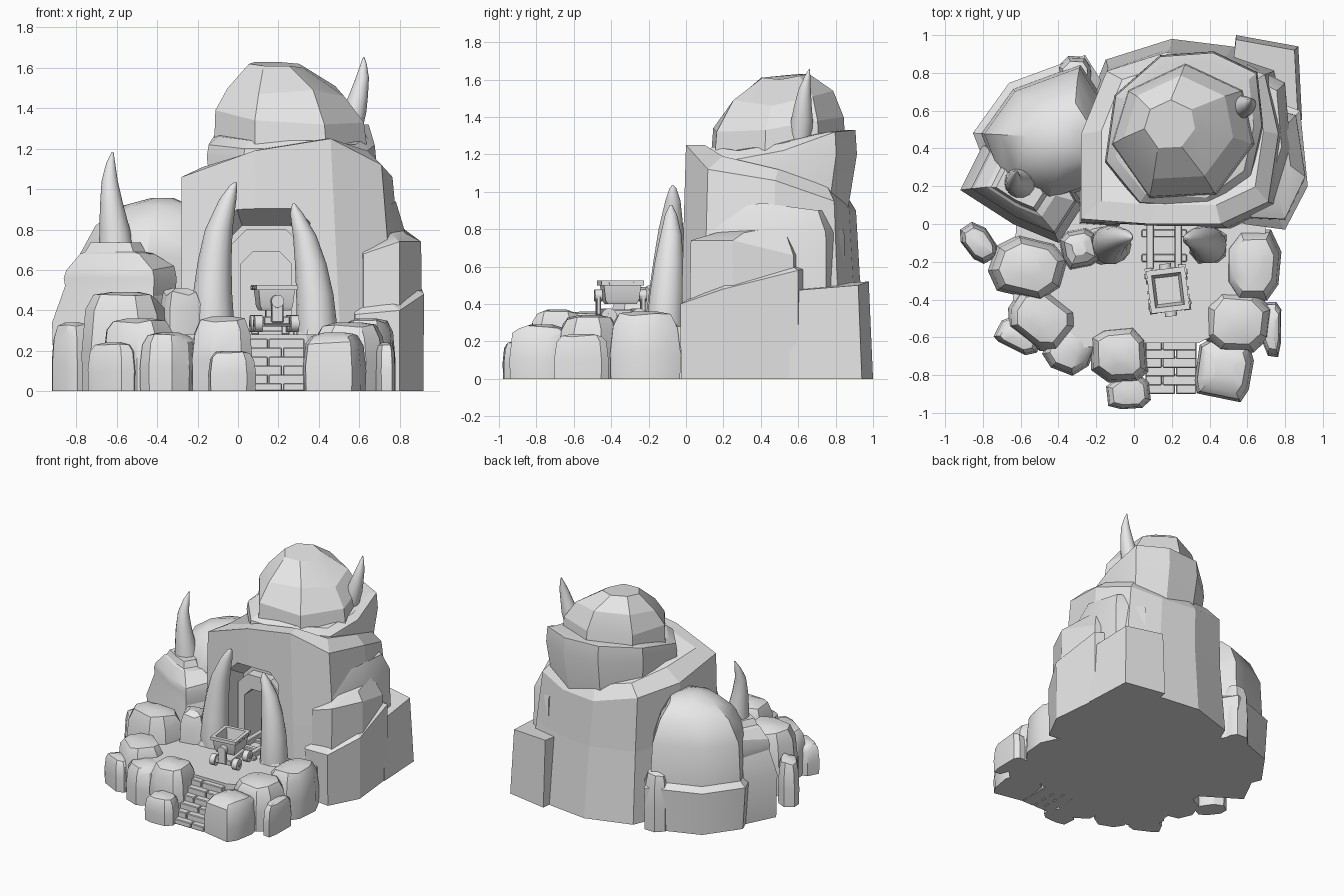
import bpy, bmesh, math, random
from mathutils import Vector, Matrix

random.seed(4)
stone = bpy.data.materials.new("stone grey")
stone.diffuse_color = (0.8, 0.8, 0.8, 1)


def finish(name, bm, angle=35):
    bmesh.ops.recalc_face_normals(bm, faces=bm.faces)
    me = bpy.data.meshes.new(name)
    bm.to_mesh(me)
    bm.free()
    me.materials.append(stone)
    if angle:
        me.shade_smooth()
        me.set_sharp_from_angle(angle=math.radians(angle))
    ob = bpy.data.objects.new(name, me)
    bpy.context.collection.objects.link(ob)
    return ob


def skin(name, rings, angle=35):
    """Join rings of points into a closed solid."""
    bm = bmesh.new()
    vs = [[bm.verts.new(p) for p in r] for r in rings]
    n = len(vs[0])
    for a, b in zip(vs, vs[1:]):
        for i in range(n):
            j = (i + 1) % n
            bm.faces.new((a[i], a[j], b[j], b[i]))
    bm.faces.new(vs[0][::-1])
    bm.faces.new(vs[-1])
    return finish(name, bm, angle)


def loft(name, outline, levels, angle=30):
    """Levels are (z or list of z, scale, dx, dy) applied to the outline."""
    n = len(outline)
    cx = sum(p[0] for p in outline) / n
    cy = sum(p[1] for p in outline) / n
    rings = []
    for z, s, dx, dy in levels:
        zs = z if isinstance(z, list) else [z] * n
        rings.append([(cx + (x - cx) * s + dx, cy + (y - cy) * s + dy, zs[i])
                      for i, (x, y) in enumerate(outline)])
    return skin(name, rings, angle)


def boulder(name, x, y, rx, ry, h, rot=0):
    """Blocky rock with chamfered corners and a gently domed top."""
    pts = []
    r = math.radians(rot)
    for q in range(4):
        for a in (30, 60):
            a = math.radians(a + 90 * q + random.uniform(-8, 8))
            c, s = math.cos(a), math.sin(a)
            k = (c ** 6 + s ** 6) ** (-1 / 6) * random.uniform(0.93, 1.04)
            u, v = c * k * rx, s * k * ry
            pts.append((x + u * math.cos(r) - v * math.sin(r), y + u * math.sin(r) + v * math.cos(r)))
    j = lambda f, e: [h * (f + random.uniform(-e, e)) for _ in pts]
    return loft(name, pts, [(0, 1.0, 0, 0), (j(0.4, 0.06), 1.02, 0, 0), (j(0.8, 0.05), 0.93, 0, 0),
                            (j(0.95, 0.03), 0.74, 0, 0), (h, 0.35, 0, 0)], 32)


def horn(name, path, n=14):
    """Path entries are (x, y, z, radius)."""
    return skin(name, [[(x + r * math.cos(2 * math.pi * i / n), y + r * math.sin(2 * math.pi * i / n), z)
                        for i in range(n)] for x, y, z, r in path], 50)


def box(name, x0, x1, y0, y1, z0, z1, bevel=0.005):
    bm = bmesh.new()
    m = Matrix.Translation(((x0 + x1) / 2, (y0 + y1) / 2, (z0 + z1) / 2))
    bmesh.ops.create_cube(bm, size=1, matrix=m @ Matrix.Diagonal((x1 - x0, y1 - y0, z1 - z0, 1)))
    bmesh.ops.bevel(bm, geom=bm.edges[:], offset=bevel, segments=1, affect='EDGES')
    return finish(name, bm, 30)


def rod(name, a, b, r, n=12):
    a, b = Vector(a), Vector(b)
    d = b - a
    m = Matrix.Translation((a + b) / 2) @ d.to_track_quat('Z', 'Y').to_matrix().to_4x4()
    bm = bmesh.new()
    bmesh.ops.create_cone(bm, cap_ends=True, segments=n, radius1=r, radius2=r, depth=d.length, matrix=m)
    return finish(name, bm, 40)


def arch(hw, top, c, y, z0=0.27, cx=0.14):
    return [(cx - hw, y, z0), (cx - hw, y, top - c), (cx - hw + c, y, top),
            (cx + hw - c, y, top), (cx + hw, y, top - c), (cx + hw, y, z0)]


# Main mountain with a flared cave cut into its front
body = loft("mountain_body",
            [(-0.30, 0.0), (0.1, -0.03), (0.52, -0.03), (0.8, 0.1), (0.86, 0.5),
             (0.78, 0.85), (0.52, 0.94), (0.2, 0.98), (-0.15, 0.87), (-0.3, 0.5)],
            [(0, 1, 0, 0), (0.55, 0.94, -0.015, -0.02),
             ([1.06, 1.19, 1.25, 1.12, 1.06, 0.95, 0.9, 0.9, 0.97, 1.0], 0.9, -0.04, -0.02),
             ([1.11, 1.2, 1.25, 1.19, 1.12, 1.04, 1.0, 1.0, 1.05, 1.1], 0.74, -0.03, 0)], 0)
for front, back in ((arch(0.25, 1.01, 0.07, -0.2), arch(0.19, 0.82, 0.07, 0.14)),
                    (arch(0.125, 0.69, 0.06, 0.05), arch(0.125, 0.69, 0.06, 0.4))):
    cutter = skin("cave_cutter", [front, back], 0)
    cutter.hide_render = True
    mod = body.modifiers.new("cave", 'BOOLEAN')
    mod.operation, mod.solver, mod.object = 'DIFFERENCE', 'EXACT', cutter
    bpy.context.view_layer.objects.active = body
    bpy.ops.object.modifier_apply(modifier=mod.name)
    bpy.data.objects.remove(cutter)

# Arched door frame
bm = bmesh.new()
profile = [arch(0.18, 0.8, 0.08, 0.06), arch(0.125, 0.69, 0.06, 0.06),
           arch(0.125, 0.69, 0.06, 0.15), arch(0.18, 0.8, 0.08, 0.15)]
fv = [[bm.verts.new(p) for p in ring] for ring in profile]
for k in range(4):
    a, b = fv[k], fv[(k + 1) % 4]
    for i in range(5):
        bm.faces.new((a[i], a[i + 1], b[i + 1], b[i]))
for i in (0, 5):
    bm.faces.new([r[i] for r in fv])
finish("door_frame", bm, 20)

# Summit: overhanging collar and broad-faceted cap
loft("summit_collar", [(-0.15, 0.33), (0.03, 0.11), (0.4, 0.09), (0.62, 0.25), (0.68, 0.52),
                       (0.65, 0.8), (0.42, 0.91), (0.14, 0.89), (-0.1, 0.68)],
     [(0.88, 0.93, 0, -0.02), ([1.16, 1.14, 1.14, 1.12, 1.15, 1.2, 1.2, 1.2, 1.2], 1.01, 0, 0),
      ([1.22, 1.2, 1.2, 1.17, 1.22, 1.32, 1.33, 1.33, 1.3], 0.99, 0, 0),
      ([1.26, 1.24, 1.24, 1.22, 1.26, 1.32, 1.33, 1.33, 1.31], 0.88, 0, 0)], 20)
loft("summit_cap", [(-0.13, 0.42), (0.08, 0.12), (0.45, 0.14), (0.66, 0.42), (0.6, 0.72), (0.28, 0.87), (-0.04, 0.72)],
     [(1.1, 0.98, 0, 0), ([1.39, 1.34, 1.32, 1.33, 1.38, 1.4, 1.39], 0.93, -0.01, 0),
      ([1.5, 1.47, 1.49, 1.46, 1.51, 1.54, 1.53], 0.73, -0.03, 0.02),
      ([1.62, 1.61, 1.61, 1.6, 1.62, 1.63, 1.63], 0.34, -0.08, 0.04)], 18)

# Left shoulder dome on its base block, and the stepped front ledges
loft("left_dome", [(-0.83, 0.48), (-0.65, 0.73), (-0.27, 0.87), (-0.1, 0.6), (-0.15, 0.2), (-0.45, 0.1), (-0.72, 0.2)],
     [(0, 1.0, 0, 0), (0.33, 1.06, 0, 0), (0.37, 0.94, 0, 0), (0.66, 0.9, 0, 0),
      (0.82, 0.72, 0.02, 0), (0.92, 0.45, 0.06, 0), (0.955, 0.16, 0.08, 0)], 35)
loft("left_ledges", [(-0.92, 0.18), (-0.8, 0.42), (-0.45, 0.42), (-0.27, 0.1), (-0.4, -0.1), (-0.64, 0.0)],
     [(0, 0.97, 0, 0), (0.34, 1, 0, 0), ([0.52, 0.5, 0.5, 0.48, 0.47, 0.5], 0.84, 0.01, 0.01),
      (0.56, 0.86, 0.01, 0.01), ([0.6, 0.64, 0.66, 0.62, 0.6, 0.6], 0.82, 0.01, 0.01),
      (0.68, 0.56, -0.01, 0.02), (0.69, 0.46, -0.02, 0.02), (0.735, 0.38, -0.02, 0.02)], 20)
boulder("back_left_rock", -0.31, 0.79, 0.09, 0.1, 0.45)

# Right and back buttresses
loft("right_buttress", [(0.58, 0.0), (0.8, -0.03), (0.92, 0.2), (0.88, 0.6), (0.6, 0.7), (0.5, 0.3)],
     [(0, 0.99, 0, 0), ([0.38, 0.4, 0.48, 0.58, 0.6, 0.5], 1, 0, 0),
      ([0.42, 0.43, 0.51, 0.61, 0.62, 0.5], 0.85, -0.02, 0)], 20)
loft("right_upper_rock", [(0.62, 0.03), (0.8, 0.02), (0.91, 0.25), (0.86, 0.58), (0.58, 0.66), (0.52, 0.25)],
     [(0.4, 1, 0, 0), ([0.68, 0.74, 0.74, 0.66, 0.68, 0.72], 0.98, 0, 0),
      ([0.78, 0.78, 0.78, 0.82, 0.84, 0.82], 0.64, -0.01, 0.04)], 30)
loft("right_shoulder", [(0.55, 0.15), (0.74, 0.12), (0.83, 0.4), (0.8, 0.75), (0.6, 0.85)],
     [(0.3, 1, 0, 0), (0.78, 0.99, 0, 0), ([0.86, 0.9, 0.94, 0.9, 0.9], 0.85, -0.03, 0)], 40)
loft("back_right_buttress", [(0.5, 0.65), (0.89, 0.55), (0.87, 0.94), (0.54, 1.0)],
     [(0, 1, 0, 0), ([0.5, 0.47, 0.5, 0.52], 0.94, -0.01, -0.01)], 20)

# Courtyard floor
loft("courtyard_floor", [(-0.62, 0.1), (-0.64, -0.4), (-0.35, -0.66), (0.05, -0.63), (0.34, -0.63),
                         (0.62, -0.5), (0.72, 0.1)], [(0, 1, 0, 0), (0.28, 1, 0, 0)], 20)

# Ring of boulders: x, y, half width, half depth, height, turn
for i, b in enumerate([
        (-0.56, -0.23, 0.2, 0.16, 0.49, -14), (-0.82, -0.1, 0.075, 0.11, 0.34, 35),
        (-0.49, -0.5, 0.18, 0.14, 0.36, -35), (-0.61, -0.59, 0.12, 0.08, 0.24, -25),
        (-0.34, -0.66, 0.13, 0.13, 0.29, -20), (-0.08, -0.69, 0.145, 0.145, 0.37, 2),
        (-0.03, -0.89, 0.11, 0.09, 0.2, 5), (0.48, -0.77, 0.15, 0.15, 0.29, -12),
        (0.55, -0.52, 0.17, 0.16, 0.34, -4), (0.73, -0.56, 0.05, 0.14, 0.24, 0),
        (0.635, -0.22, 0.145, 0.19, 0.36, -5), (-0.29, -0.13, 0.1, 0.1, 0.51, 10),
        (-0.16, -0.11, 0.12, 0.11, 0.34, 15), (0.39, -0.11, 0.11, 0.11, 0.33, 0)]):
    boulder("boulder_%d" % (i + 1), *b)

# Tusks by the door and horns on the rocks
horn("left_tusk", [(-0.11, -0.11, 0.2, 0.1), (-0.125, -0.11, 0.35, 0.105), (-0.125, -0.1, 0.5, 0.095),
                   (-0.115, -0.09, 0.65, 0.083), (-0.095, -0.08, 0.8, 0.068),
                   (-0.05, -0.07, 0.95, 0.042), (-0.022, -0.07, 1.02, 0.018), (-0.012, -0.07, 1.035, 0.004)])
horn("right_tusk", [(0.39, -0.11, 0.2, 0.1), (0.39, -0.11, 0.33, 0.1), (0.38, -0.1, 0.48, 0.092),
                    (0.36, -0.09, 0.63, 0.078), (0.33, -0.08, 0.77, 0.058),
                    (0.29, -0.08, 0.88, 0.032), (0.275, -0.08, 0.93, 0.006)])
horn("left_horn", [(-0.6, 0.22, 0.68, 0.088), (-0.61, 0.22, 0.8, 0.076), (-0.625, 0.22, 0.92, 0.058),
                   (-0.635, 0.23, 1.04, 0.04), (-0.63, 0.26, 1.13, 0.022), (-0.62, 0.28, 1.185, 0.004)])
horn("summit_horn", [(0.55, 0.61, 1.28, 0.062), (0.575, 0.62, 1.38, 0.06), (0.595, 0.625, 1.46, 0.048),
                     (0.615, 0.635, 1.55, 0.033), (0.622, 0.65, 1.62, 0.015), (0.622, 0.66, 1.655, 0.003)])

# Brick stairs with staggered joints
for i in range(6):
    y, z = -0.9 + 0.046 * i, 0.04 + 0.044 * i
    split = 0.15 if i % 2 else 0.22
    box("stair_left_%d" % i, 0.06, split - 0.002, y, y + 0.06, 0, z)
    box("stair_right_%d" % i, split + 0.002, 0.33, y, y + 0.06, 0, z)

# Rails and sleepers
for x, side in ((0.085, "left"), (0.235, "right")):
    box("rail_" + side, x - 0.02, x + 0.02, -0.24, 0.38, 0.28, 0.325)
for i in range(5):
    box("sleeper_%d" % i, 0.04, 0.28, -0.2 + 0.13 * i, -0.16 + 0.13 * i, 0.275, 0.3)

# Mine cart, built straight and then turned a little
rect = [(0.085, -0.455), (0.265, -0.455), (0.265, -0.255), (0.085, -0.255)]
cart = [loft("cart_tub", rect, [(0.4, 0.78, 0, 0), (0.42, 0.9, 0, 0), (0.5, 1, 0, 0), (0.5, 1.14, 0, 0),
                                (0.525, 1.14, 0, 0), (0.525, 0.86, 0, 0), (0.42, 0.7, 0, 0)], 25),
        box("cart_chassis", 0.11, 0.24, -0.47, -0.24, 0.33, 0.37)]
for y, end in ((-0.475, "front"), (-0.235, "back")):
    cart += [box("cart_post_" + end, 0.145, 0.205, y - 0.012, y + 0.012, 0.34, 0.45),
             rod("cart_pivot_" + end, (0.175, y - 0.02, 0.445), (0.175, y + 0.02, 0.445), 0.032)]
for y, end in ((-0.43, "front"), (-0.27, "back")):
    cart.append(rod("axle_" + end, (0.06, y, 0.335), (0.29, y, 0.335), 0.014))
    for x, side in ((0.085, "left"), (0.265, "right")):
        cart.append(rod("wheel_%s_%s" % (end, side), (x - 0.02, y, 0.335), (x + 0.02, y, 0.335), 0.042, 16))
for y in (-0.42, -0.355, -0.29):
    for x in (0.072, 0.278):
        cart.append(rod("cart_rivet", (x - 0.007, y, 0.512), (x + 0.007, y, 0.512), 0.009, 8))
turn = Matrix.Translation((0.18, -0.35, 0)) @ Matrix.Rotation(math.radians(7), 4, 'Z') @ Matrix.Translation((-0.175, 0.355, 0))
for ob in cart:
    ob.data.transform(turn)
